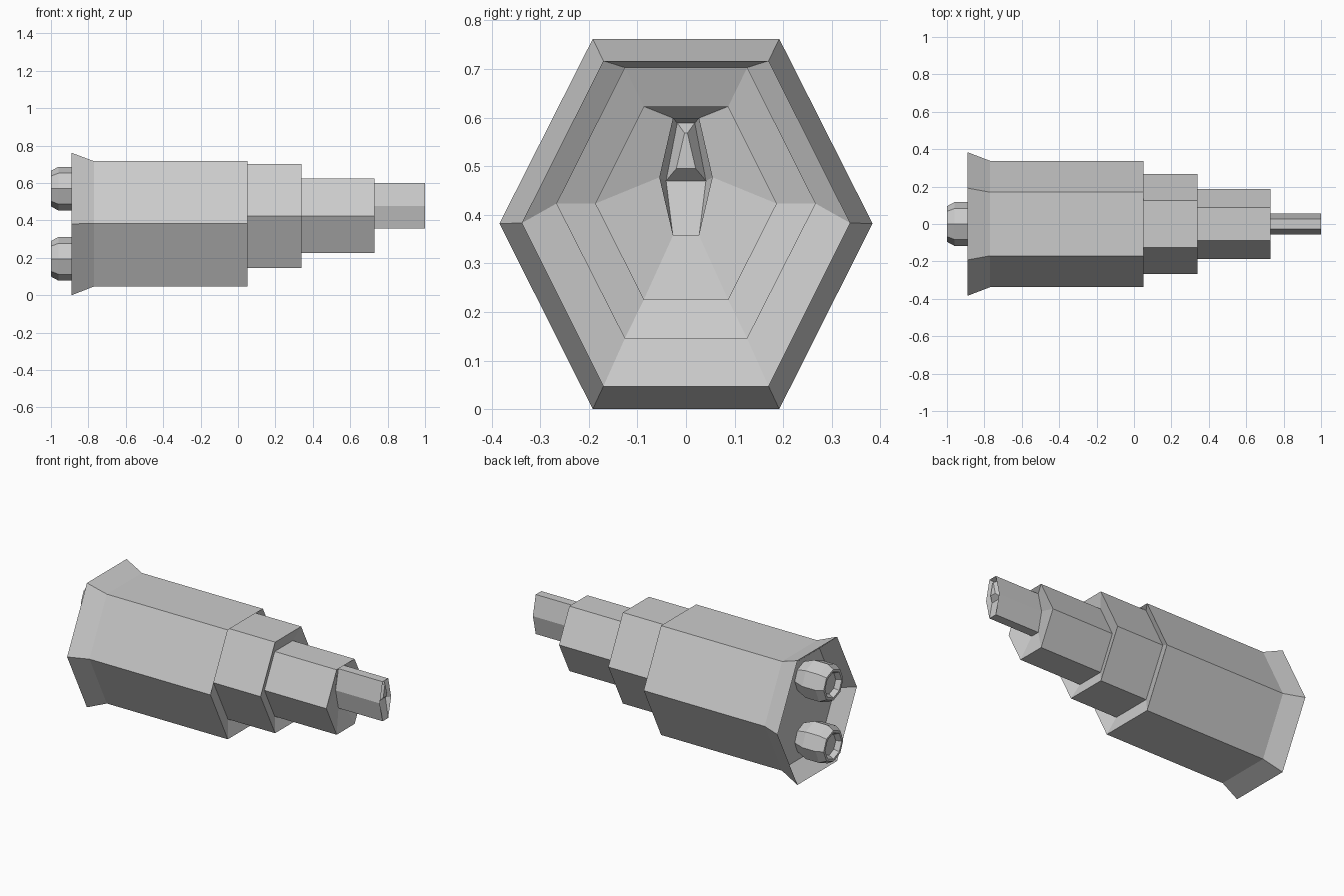
import bpy, bmesh, math

if "Cube" in bpy.data.objects:
    bpy.data.objects.remove(bpy.data.objects["Cube"])


def finish(name, bm):
    bmesh.ops.recalc_face_normals(bm, faces=bm.faces)
    mesh = bpy.data.meshes.new(name)
    bm.to_mesh(mesh)
    bm.free()
    obj = bpy.data.objects.new(name, mesh)
    bpy.context.collection.objects.link(obj)
    return obj


def bridge(bm, rings):
    for a, b in zip(rings, rings[1:]):
        n = len(a)
        for i in range(n):
            j = (i + 1) % n
            bm.faces.new((a[i], a[j], b[j], b[i]))


def hexagon(x, half_w, half_flat, low, mid, high):
    return [(x, half_w, mid), (x, half_flat, high), (x, -half_flat, high),
            (x, -half_w, mid), (x, -half_flat, low), (x, half_flat, low)]


# Hexagonal sections: half width, half flat, low, mid, high
flare = (0.384, 0.192, 0.0, 0.382, 0.762)
main = (0.338, 0.170, 0.047, 0.383, 0.717)
floor = (0.30, 0.15, 0.08, 0.383, 0.684)
second = (0.267, 0.126, 0.145, 0.423, 0.703)
third = (0.187, 0.087, 0.225, 0.423, 0.623)
tip = (0.055, 0.027, 0.357, 0.477, 0.599)
dip = 0.03  # each tier starts slightly inside the previous one

# Stepped hull, from the recessed rear floor to the nose rim
bm = bmesh.new()
stations = [(-0.80, floor), (-0.89, flare), (-0.77, main), (0.05, main),
            (0.05 - dip, second), (0.34, second), (0.34 - dip, third),
            (0.73, third), (0.73 - dip, tip), (1.0, tip)]
rings = [[bm.verts.new(p) for p in hexagon(x, *s)] for x, s in stations]
bridge(bm, rings)
bm.faces.new(rings[0])

# Nose end: upper socket with a small wedge inside, sloping lower lip
r = rings[-1]
upper = [r[0], r[1], r[2], r[3]]


def quad(x, wide, narrow, low, high):
    return [bm.verts.new(p) for p in ((x, wide, low), (x, narrow, high),
                                      (x, -narrow, high), (x, -wide, low))]


inner = quad(0.97, 0.041, 0.018, 0.470, 0.589)
wedge = quad(0.998, 0.020, 0.003, 0.495, 0.568)
for a, b in ((upper, inner), (inner, wedge)):
    for i in range(3):
        bm.faces.new((a[i], a[i + 1], b[i + 1], b[i]))
bm.faces.new((inner[3], inner[0], wedge[0], wedge[3]))
bm.faces.new(wedge)
bm.faces.new((inner[0], inner[3], r[4], r[5]))
bm.faces.new((r[0], inner[0], r[5]))
bm.faces.new((r[3], r[4], inner[3]))
finish("stepped_hull", bm)

# Two octagonal rear thrusters with hollow ends
profile = [(-0.80, 0.09), (-0.87, 0.117), (-0.96, 0.117),
           (-1.0, 0.095), (-1.0, 0.08), (-0.97, 0.065)]
for name, zc in (("upper_thruster", 0.57), ("lower_thruster", 0.195)):
    bm = bmesh.new()
    rings = [[bm.verts.new((x, rad * math.cos(k * math.pi / 4),
                            zc + rad * math.sin(k * math.pi / 4)))
              for k in range(8)] for x, rad in profile]
    bridge(bm, rings)
    bm.faces.new(rings[0])
    bm.faces.new(rings[-1])
    finish(name, bm)
